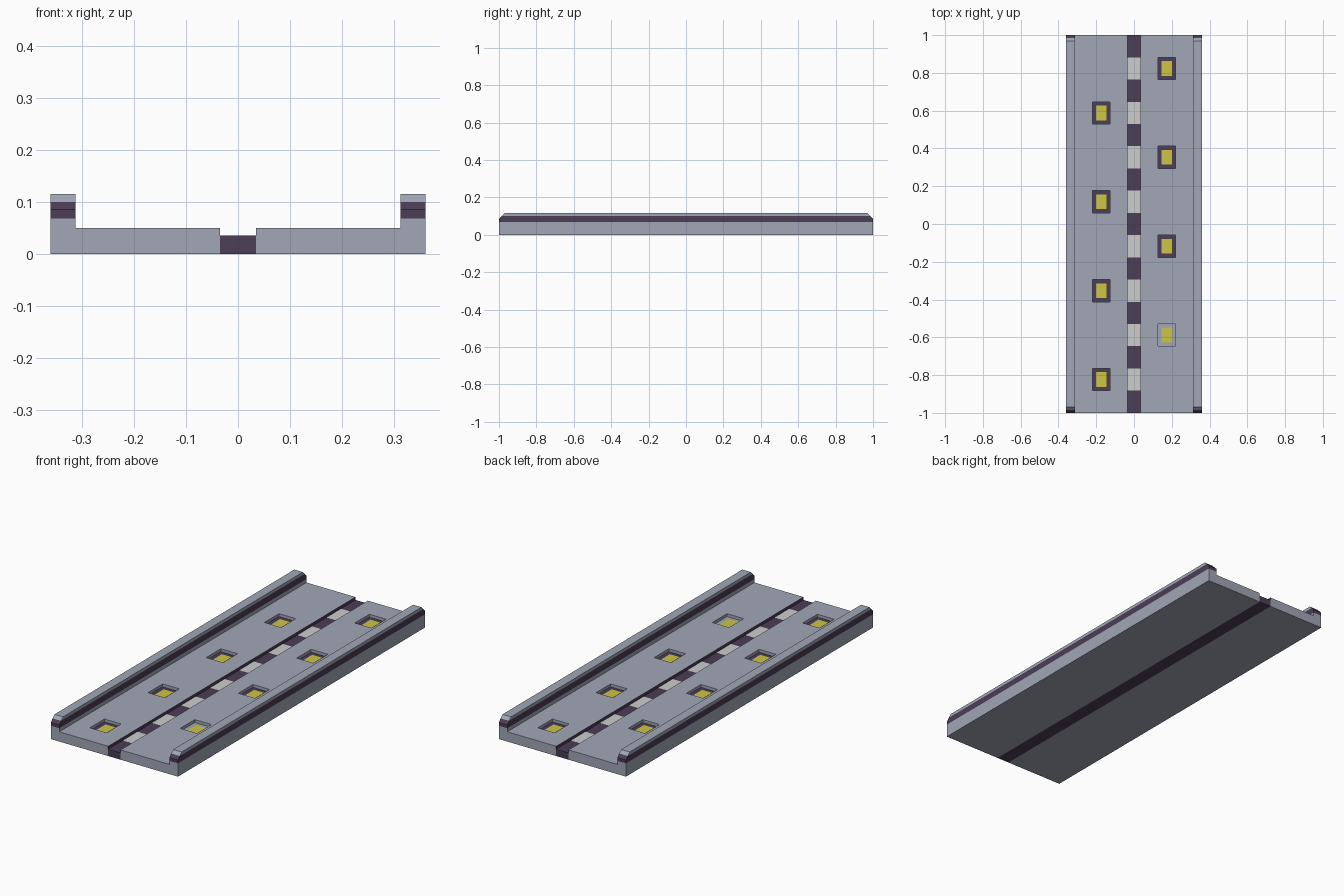
import bpy, bmesh, math
from mathutils import Matrix

if "Cube" in bpy.data.objects:
    bpy.data.objects.remove(bpy.data.objects["Cube"])

SEG = 2 / 17            # length of one centre-strip segment
INNER, OUTER, RAIL = 0.035, 0.36, 0.312
DECK, TOP = 0.05, 0.115
LAMP_X, LAMP_HW = 0.1735, 0.0475


def material(name, rgb):
    m = bpy.data.materials.new(name)
    m.diffuse_color = (*rgb, 1)
    m.use_nodes = True
    m.node_tree.nodes["Principled BSDF"].inputs["Base Color"].default_value = m.diffuse_color
    return m


GREY, DARK, LIGHT, YELLOW = range(4)
MATS = [material("blue_grey_metal", (0.36, 0.38, 0.47)),
        material("dark_purple", (0.072, 0.047, 0.092)),
        material("light_grey", (0.61, 0.61, 0.61)),
        material("lamp_yellow", (0.60, 0.56, 0.06))]


def finish(name, bm):
    bmesh.ops.recalc_face_normals(bm, faces=bm.faces)
    me = bpy.data.meshes.new(name)
    bm.to_mesh(me)
    bm.free()
    for m in MATS:
        me.materials.append(m)
    ob = bpy.data.objects.new(name, me)
    bpy.context.collection.objects.link(ob)
    return ob


def cut(bm, axis, value):
    co, no = [0, 0, 0], [0, 0, 0]
    co[axis], no[axis] = value, 1
    bmesh.ops.bisect_plane(bm, geom=bm.verts[:] + bm.edges[:] + bm.faces[:],
                           dist=1e-6, plane_co=co, plane_no=no)


def extrude_profile(points):
    """Closed (x, z) outline swept along y from -1 to 1."""
    bm = bmesh.new()
    face = bm.faces.new([bm.verts.new((x, -1, z)) for x, z in points])
    new = bmesh.ops.extrude_face_region(bm, geom=[face], use_keep_orig=True)["geom"]
    bmesh.ops.translate(bm, vec=(0, 2, 0),
                        verts=[g for g in new if isinstance(g, bmesh.types.BMVert)])
    bmesh.ops.recalc_face_normals(bm, faces=bm.faces)
    return bm


def deck_half(name, angle, lamps, unlit=()):
    # deck and side rail in one profile
    bm = extrude_profile([(INNER, 0), (OUTER, 0), (OUTER, TOP), (RAIL, TOP),
                          (RAIL, DECK), (INNER, DECK)])
    # sloped rail ends
    cut(bm, 2, 0.085)
    for v in bm.verts:
        if v.co.z > TOP - 0.001:
            v.co.y *= 0.97
    # cuts for the rail stripe and the lamp wells
    for z in (0.068, 0.10):
        cut(bm, 2, z)
    for x in (LAMP_X - LAMP_HW, LAMP_X + LAMP_HW):
        cut(bm, 0, x)
    for n in lamps:
        for s in (-0.5, 0.5):
            cut(bm, 1, (n + s) * SEG)
    bm.normal_update()
    for f in bm.faces:
        c = f.calc_center_median()
        stripe = 0.068 < c.z < 0.10 and c.x > RAIL - 0.001
        channel_wall = c.x < INNER + 0.001
        f.material_index = DARK if stripe or channel_wall else GREY
    # sunken lamp wells with a lamp in each floor
    wells = {}
    for f in bm.faces:
        c = f.calc_center_median()
        if f.normal.z > 0.9 and abs(c.z - DECK) < 0.001 and abs(c.x - LAMP_X) < 0.01:
            for n in lamps:
                if abs(c.y - n * SEG) < 0.01:
                    wells[f] = n
    bmesh.ops.inset_individual(bm, faces=list(wells), thickness=0, depth=-0.015)
    for f, n in wells.items():
        f.material_index = GREY if n in unlit else DARK
    bmesh.ops.inset_individual(bm, faces=list(wells), thickness=0.028, depth=0)
    for f in wells:
        f.material_index = YELLOW
    bmesh.ops.rotate(bm, verts=bm.verts, cent=(0, 0, 0),
                     matrix=Matrix.Rotation(angle, 3, 'Z'))
    finish(name, bm)


deck_half("deck_right", 0, (7, 3, -1, -5), unlit=(-5,))
deck_half("deck_left", math.pi, (7, 3, -1, -5))

# centre strip with alternating light segments on top
bm = extrude_profile([(-INNER, 0), (INNER, 0), (INNER, 0.035), (-INNER, 0.035)])
for i in range(1, 17):
    cut(bm, 1, -1 + i * SEG)
bm.normal_update()
for f in bm.faces:
    i = int((f.calc_center_median().y + 1) / SEG)
    f.material_index = LIGHT if f.normal.z > 0.9 and i % 2 else DARK
finish("centre_strip", bm)
